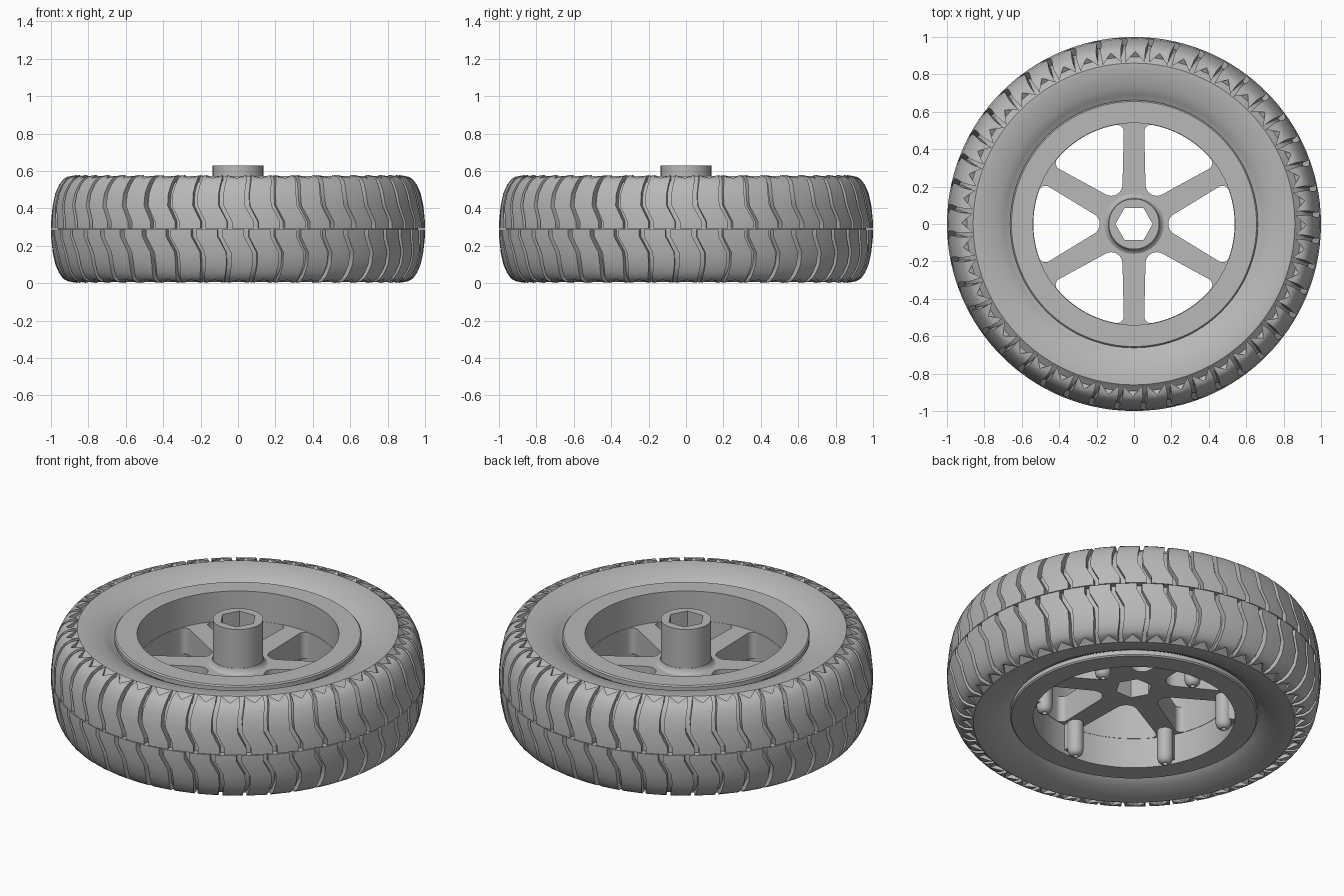
import bpy
import bmesh
from math import sin, cos, pi, tau, radians, asin
from mathutils import Matrix, Vector

cube = bpy.data.objects.get("Cube")
if cube:
    bpy.data.objects.remove(cube, do_unlink=True)

grey = bpy.data.materials.new("plain_grey")
grey.use_nodes = True
colour = (0.48, 0.48, 0.48, 1)
grey.diffuse_color = colour
grey.node_tree.nodes["Principled BSDF"].inputs["Base Color"].default_value = colour

MID = 0.29      # height of the wheel's middle plane
LUGS = 44


def polar(r, a, z=0.0):
    return Vector((r * cos(a), r * sin(a), z))


def finish(obj):
    """Material and smooth shading with sharp edges kept."""
    obj.data.materials.clear()
    obj.data.materials.append(grey)
    bpy.ops.object.select_all(action='DESELECT')
    obj.select_set(True)
    bpy.context.view_layer.objects.active = obj
    bpy.ops.object.shade_smooth_by_angle(angle=radians(32))
    return obj


def from_bmesh(name, bm):
    bmesh.ops.remove_doubles(bm, verts=bm.verts, dist=1e-5)
    bmesh.ops.recalc_face_normals(bm, faces=bm.faces)
    mesh = bpy.data.meshes.new(name)
    bm.to_mesh(mesh)
    bm.free()
    obj = bpy.data.objects.new(name, mesh)
    bpy.context.collection.objects.link(obj)
    return finish(obj)


def lathe(name, profile, steps=128, centre=(0, 0, 0)):
    """Revolve a closed (radius, height) outline around z."""
    bm = bmesh.new()
    rings = [[bm.verts.new(polar(r, tau * i / steps, z) + Vector(centre))
              for r, z in profile] for i in range(steps)]
    n = len(profile)
    for i in range(steps):
        a, b = rings[i], rings[(i + 1) % steps]
        for j in range(n):
            k = (j + 1) % n
            if profile[j][0] + profile[k][0] > 0:
                bm.faces.new((a[j], b[j], b[k], a[k]))
    return from_bmesh(name, bm)


def plate(name, outlines, z0, z1):
    """Extrude a flat shape; outlines inside the first become holes."""
    curve = bpy.data.curves.new(name, 'CURVE')
    curve.dimensions = '2D'
    curve.fill_mode = 'BOTH'
    curve.extrude = (z1 - z0) / 2
    for pts in outlines:
        spline = curve.splines.new('POLY')
        spline.points.add(len(pts) - 1)
        for p, q in zip(spline.points, pts):
            p.co = (q[0], q[1], 0, 1)
        spline.use_cyclic_u = True
    obj = bpy.data.objects.new(name, curve)
    obj.location.z = (z0 + z1) / 2
    bpy.context.collection.objects.link(obj)
    bpy.ops.object.select_all(action='DESELECT')
    obj.select_set(True)
    bpy.context.view_layer.objects.active = obj
    bpy.ops.object.convert(target='MESH')
    obj = bpy.context.view_layer.objects.active
    bm = bmesh.new()
    bm.from_mesh(obj.data)
    bmesh.ops.remove_doubles(bm, verts=bm.verts, dist=1e-5)
    bmesh.ops.recalc_face_normals(bm, faces=bm.faces)
    bm.to_mesh(obj.data)
    bm.free()
    return finish(obj)


def arc(centre, r, a0, a1, n=8):
    return [centre + polar(r, a0 + (a1 - a0) * i / n) for i in range(n + 1)]


# Tyre body: one half outline, mirrored about the middle plane
half = [(0.64, 0.21), (0.665, 0.217), (0.69, 0.238), (0.73, 0.258),
        (0.79, 0.275), (0.845, 0.284), (0.86, 0.284), (0.885, 0.262),
        (0.91, 0.245), (0.935, 0.2), (0.953, 0.13), (0.963, 0.04)]
lathe("tyre_body", [(r, MID + h) for r, h in half]
      + [(r, MID - h) for r, h in reversed(half)])

# Tread lugs: (height from middle, radius, sideways shift in pitches)
rows = [(0.002, 1.0, 0.18), (0.04, 1.0, 0.18), (0.125, 0.991, -0.14),
        (0.19, 0.977, -0.15), (0.235, 0.957, -0.1), (0.262, 0.938, -0.06),
        (0.28, 0.91, -0.05), (0.288, 0.865, -0.05)]


def tread(name, flip):
    bm = bmesh.new()
    pitch = tau / LUGS
    for i in range(LUGS):
        loops = []
        for h, r, shift in rows:
            a = (i + shift) * pitch
            w = 0.41 * pitch
            last = h == rows[-1][0]
            shoulder = h > 0.27
            root = (r, h - 0.05) if shoulder else (r - 0.06, h)
            mid = (0.922, 0.272) if last else (r, h)
            spots = [(root, -w), ((r, h), -w), (mid, 0), ((r, h), w), (root, w)]
            if h == rows[-2][0]:
                spots[2] = ((0.925, 0.272), 0)      # notch in the shoulder
            loops.append([bm.verts.new(polar(p[0], a + d, p[1])) for p, d in spots])
        for p, q in zip(loops, loops[1:]):
            for j in range(4):
                bm.faces.new((p[j], p[j + 1], q[j + 1], q[j]))
        bm.faces.new(loops[0])
        e = loops[-1]
        bm.faces.new((e[0], e[1], e[2]))
        bm.faces.new((e[0], e[2], e[4]))
        bm.faces.new((e[4], e[2], e[3]))
    if flip:
        bm.transform(Matrix.Rotation(pi, 4, 'X'))
    bm.transform(Matrix.Translation((0, 0, MID)))
    return from_bmesh(name, bm)


tread("upper_tread", False)
tread("lower_tread", True)

# Rim barrel with a flat lip at each end
lip = [(0.54, 0.253), (0.655, 0.253), (0.662, 0.246), (0.662, 0.222), (0.62, 0.205)]
lathe("rim", [(r, MID + h) for r, h in lip]
      + [(r, MID - h) for r, h in reversed(lip)])

# Spoke plate: disc with six rounded openings and a hexagonal bore
inner_c, inner_r = Vector((0.243, 0, 0)), 0.06
fil, wall, half_w = 0.035, 0.538, 0.055
beta = radians(30) - asin((half_w + fil) / (wall - fil))
corner = radians(120)
opening = (arc(inner_c, inner_r, tau - corner, corner)
           + arc(polar(wall - fil, beta), fil, corner, beta)
           + arc(Vector(), wall, beta, -beta, 20)[1:-1]
           + arc(polar(wall - fil, -beta), fil, -beta, -corner))
openings = [[Matrix.Rotation(k * tau / 6, 3, 'Z') @ p for p in opening]
            for k in range(6)]
bore = [polar(0.1, k * tau / 6) for k in range(6)]
disc = [polar(0.58, k * tau / 96) for k in range(96)]
plate("spokes", [disc, bore] + openings, 0.215, 0.37)

# Hub tube and the soft collar at its foot
hub_ring = [polar(0.135, k * tau / 64) for k in range(64)]
plate("hub", [hub_ring, bore], 0.22, 0.63)
lathe("hub_collar", [(0.13, 0.36), (0.165, 0.367), (0.15, 0.375),
                     (0.141, 0.385), (0.137, 0.4), (0.13, 0.4)], 64)

# Screw bosses under the spoke ends, each joined to the barrel by a web
boss = [(0, 0.05), (0.013, 0.05), (0.013, 0.013), (0.026, 0.017),
        (0.037, 0.028), (0.043, 0.05), (0.043, 0.24), (0, 0.24)]
for k in range(6):
    a = radians(30 + 60 * k)
    lathe(f"screw_boss_{k + 1}", boss, 24, polar(0.487, a))
    bm = bmesh.new()
    bmesh.ops.create_cube(bm, size=1)
    bm.transform(Matrix.Translation(polar(0.525, a, 0.15))
                 @ Matrix.Rotation(a, 4, 'Z')
                 @ Matrix.Diagonal((0.07, 0.07, 0.18, 1)))
    from_bmesh(f"boss_web_{k + 1}", bm)
